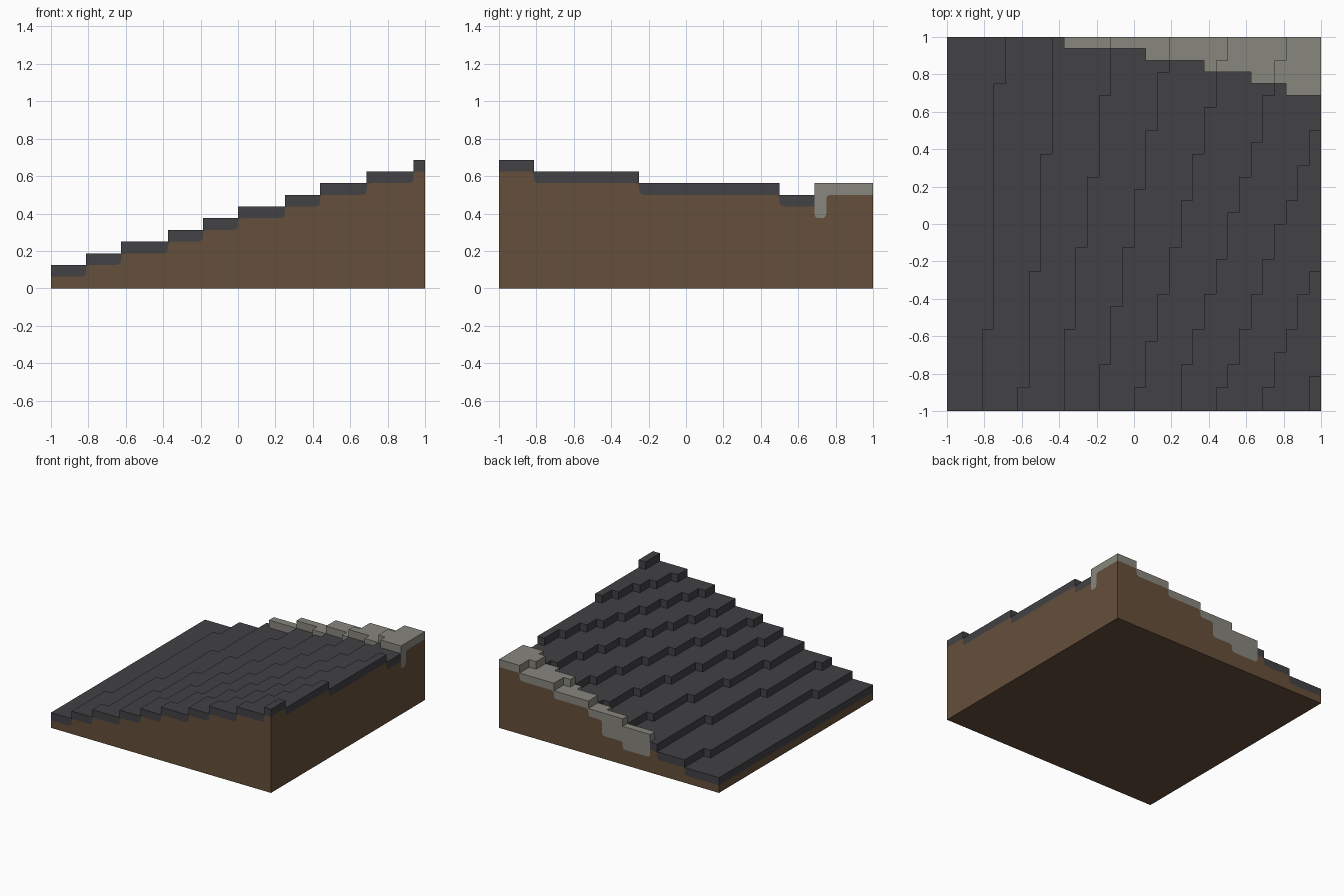
import bpy, bmesh
from mathutils import Vector

if "Cube" in bpy.data.objects:
    bpy.data.objects.remove(bpy.data.objects["Cube"], do_unlink=True)

N = 32            # cells along each side
C = 2 / N         # cell size

# Terrace edges: first x cell, then the y cells where the edge shifts by one
TERRACES = [
    (3, [7, 28]),
    (6, [2, 12, 22]),
    (10, [7, 14, 20, 27]),
    (13, [4, 9, 14, 19, 24, 29]),
    (16, [2, 6, 10, 14, 18, 22, 26, 30]),
    (20, [4, 7, 10, 13, 17, 20, 23, 27, 30]),
    (23, [2, 4, 7, 10, 13, 16, 18, 21, 24]),
    (27, [2, 5, 7, 10, 12]),
    (31, [3]),
]


def path_edge(i):
    """First y cell of the stone edging in column i."""
    return 31 - sum(b <= i for b in (17, 22, 26, 29)) if i >= 10 else N


def kind(i, j):
    return "stone" if j >= path_edge(i) else "soil"


def height(i, j):
    h = 2 + sum(i >= x + sum(b <= j for b in bs) for x, bs in TERRACES)
    return h + (kind(i, j) == "stone")


def bottom(i, j):
    # The outer row of stone reaches three cells deep
    return height(i, j) - (3 if j == path_edge(i) else 1)


meshes = {k: bmesh.new() for k in ("soil", "stone", "earth")}


def add_face(k, pts, normal):
    """Add a face from points in cell units, turned to the given normal."""
    bm = meshes[k]
    f = bm.faces.new([bm.verts.new((x * C - 1, y * C - 1, z * C)) for x, y, z in pts])
    f.normal_update()
    if f.normal.dot(Vector(normal)) < 0:
        f.normal_flip()


# Terrace tops and the risers between them
for i in range(N):
    for j in range(N):
        h, k = height(i, j), kind(i, j)
        add_face(k, [(i, j, h), (i + 1, j, h), (i + 1, j + 1, h), (i, j + 1, h)], (0, 0, 1))
        for dx, dy in ((1, 0), (-1, 0), (0, 1), (0, -1)):
            a, b = i + dx, j + dy
            if not (0 <= a < N and 0 <= b < N):
                continue
            for z in range(height(a, b), h):
                if dx:
                    x = i + (dx > 0)
                    pts = [(x, j, z), (x, j + 1, z), (x, j + 1, z + 1), (x, j, z + 1)]
                else:
                    y = j + (dy > 0)
                    pts = [(i, y, z), (i + 1, y, z), (i + 1, y, z + 1), (i, y, z + 1)]
                add_face(k, pts, (dx, dy, 0))


def steps(values, start):
    """Stepped line over a run of cell values."""
    pts = [(start, values[0])]
    for n in range(1, len(values)):
        if values[n] != values[n - 1]:
            pts += [(start + n, values[n - 1]), (start + n, values[n])]
    return pts + [(start + len(values), values[-1])]


def rounded(pts, r=0.4):
    """Round the inner corners of a line."""
    out = [pts[0]]
    for p, q, s in zip(pts, pts[1:], pts[2:]):
        p, q, s = Vector(p), Vector(q), Vector(s)
        a, b = q + (p - q).normalized() * r, q + (s - q).normalized() * r
        for t in (0, 0.33, 0.67, 1):
            out.append(tuple(a * (1 - t) ** 2 + q * 2 * t * (1 - t) + b * t * t))
    return out + [pts[-1]]


def wall(cell, place, normal):
    """Outer wall: covering bands on top, earth below."""
    cells = [cell(n) for n in range(N)]
    tops, lows = [height(*c) for c in cells], [bottom(*c) for c in cells]
    kinds = [kind(*c) for c in cells]
    line, a = [], 0
    while a < N:
        b = a
        while b < N and kinds[b] == kinds[a]:
            b += 1
        low = steps(lows[a:b], a)
        if a > 0 and lows[a - 1] > lows[a]:
            low.insert(0, (a, lows[a - 1]))
        if b < N and lows[b] > lows[b - 1]:
            low.append((b, lows[b]))
        low = rounded(low)
        band = low + steps(tops[a:b], a)[::-1]
        add_face(kinds[a], [place(u, z) for u, z in band], normal)
        line += [p for p in low if not line or p != line[-1]]
        a = b
    add_face("earth", [place(u, z) for u, z in [(0, 0)] + line + [(N, 0)]], normal)


wall(lambda n: (n, 0), lambda u, z: (u, 0, z), (0, -1, 0))
wall(lambda n: (n, N - 1), lambda u, z: (u, N, z), (0, 1, 0))
wall(lambda n: (0, n), lambda u, z: (0, u, z), (-1, 0, 0))
wall(lambda n: (N - 1, n), lambda u, z: (N, u, z), (1, 0, 0))

# Underside
add_face("earth", [(0, 0, 0), (N, 0, 0), (N, N, 0), (0, N, 0)], (0, 0, -1))

PARTS = {
    "soil": ("terraced_covering", "dark slate", (0.054, 0.052, 0.058, 1)),
    "stone": ("stone_edging", "warm grey stone", (0.245, 0.240, 0.208, 1)),
    "earth": ("earth_body", "brown earth", (0.130, 0.078, 0.043, 1)),
}
for k, (name, colour_name, colour) in PARTS.items():
    bm = meshes[k]
    bmesh.ops.remove_doubles(bm, verts=bm.verts[:], dist=1e-4)
    bmesh.ops.dissolve_limit(bm, angle_limit=0.01, verts=bm.verts[:], edges=bm.edges[:])
    me = bpy.data.meshes.new(name)
    bm.to_mesh(me)
    bm.free()
    mat = bpy.data.materials.new(colour_name)
    mat.use_nodes = True
    mat.diffuse_color = colour
    bsdf = next(n for n in mat.node_tree.nodes if n.type == "BSDF_PRINCIPLED")
    bsdf.inputs["Base Color"].default_value = colour
    me.materials.append(mat)
    bpy.context.scene.collection.objects.link(bpy.data.objects.new(name, me))
